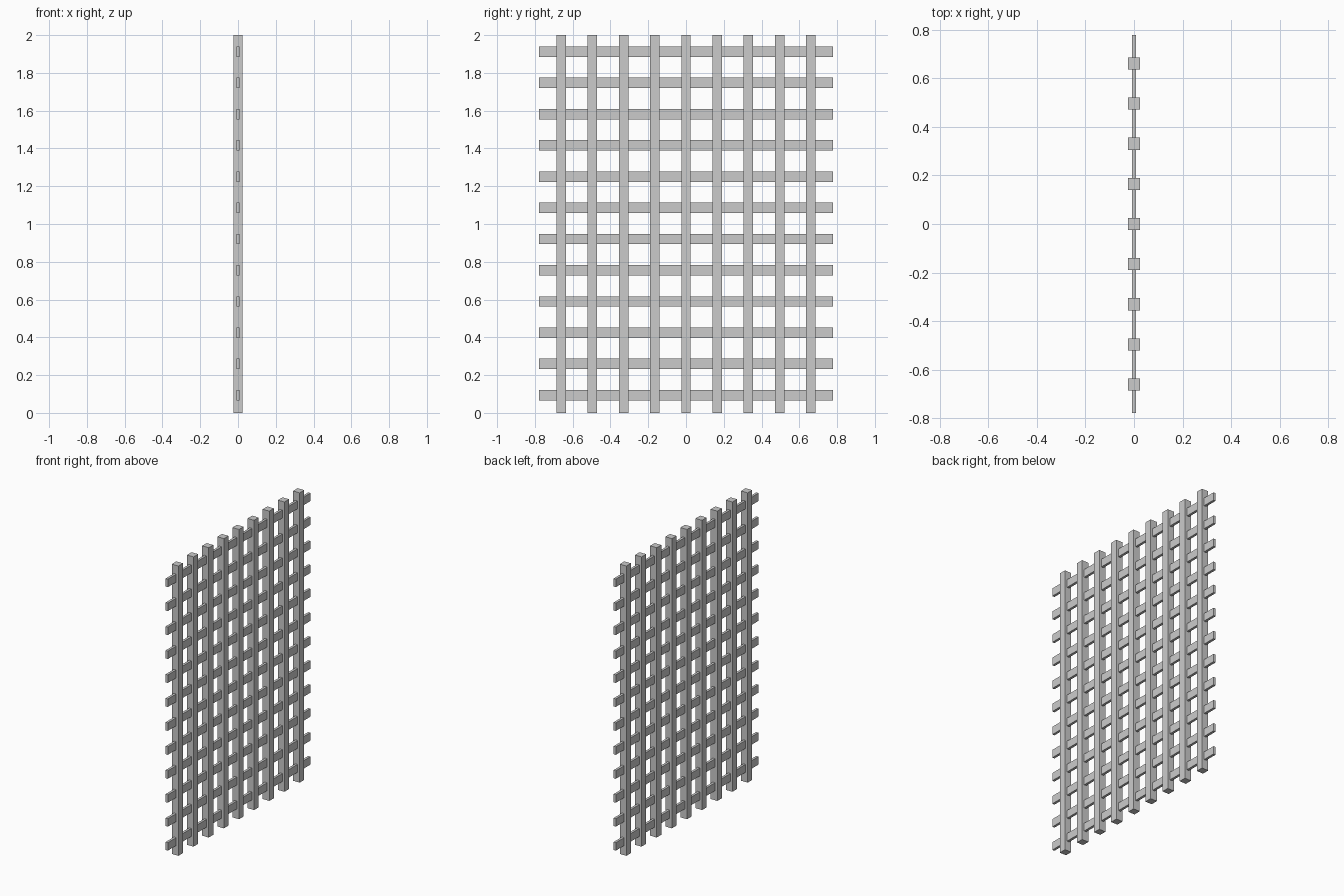
import bpy

if "Cube" in bpy.data.objects:
    bpy.data.objects.remove(bpy.data.objects["Cube"])

PITCH = 0.1653


def bar(name, size, loc):
    bpy.ops.mesh.primitive_cube_add(size=1, location=loc)
    ob = bpy.context.object
    ob.name = name
    ob.scale = size
    bpy.ops.object.transform_apply(location=False, rotation=False, scale=True)
    return ob


# Square upright bars
for i in range(9):
    bar(f"upright_bar_{i + 1}", (0.05, 0.05, 2.0), (0, (i - 4) * PITCH, 1.0))

# Thin flat cross slats passing through the uprights
for i in range(12):
    bar(f"cross_slat_{i + 1}", (0.017, 1.556, 0.055), (0, 0, 0.094 + i * PITCH))
